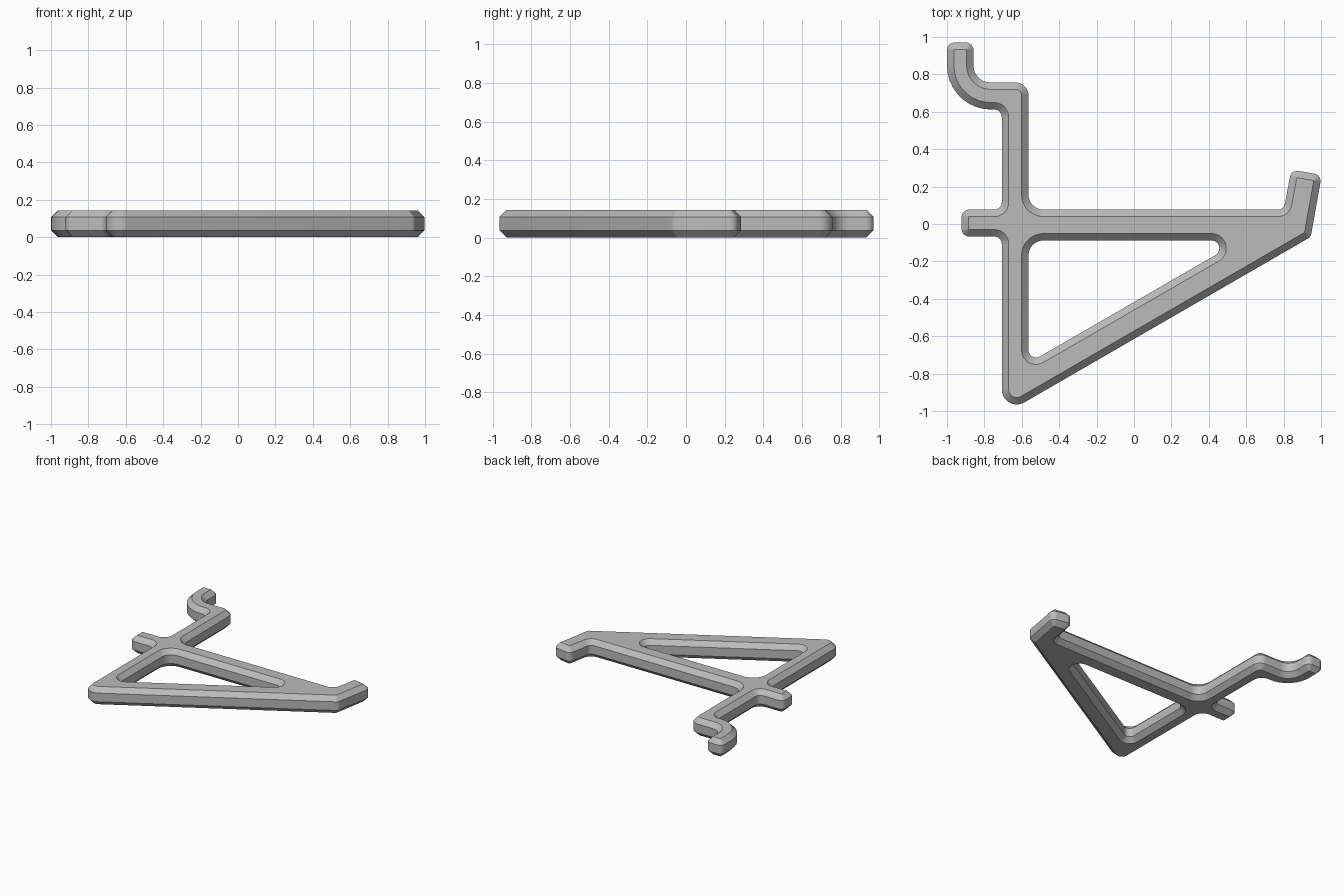
import bpy
import bmesh
import math
from mathutils import Vector

HEIGHT = 0.144
CHAMFER = 0.037

cube = bpy.data.objects.get("Cube")
if cube:
    bpy.data.objects.remove(cube, do_unlink=True)

# Corners as (x, y, fillet radius); material lies to the left of travel
OUTLINE = [
    (-0.707, -1.0235, 0.08),   # foot of the upright
    (0.945, -0.069, 0.04),     # end of the diagonal brace
    (1.004, 0.262, 0.04), (0.841, 0.291, 0.04),      # upturned tip
    (0.801, 0.077, 0.04), (-0.564, 0.077, 0.08),     # top of the shelf bar
    (-0.564, 0.757, 0.07),     # head of the upright
    (-0.858, 0.757, 0.09), (-0.858, 0.97, 0.04),     # peg hook
    (-1.0, 0.97, 0.04), (-1.0, 0.612, 0.235),
    (-0.707, 0.612, 0.04),
    (-0.707, 0.077, 0.04), (-0.922, 0.077, 0.04),    # lower peg
    (-0.922, -0.067, 0.04), (-0.707, -0.067, 0.04),
]
WINDOW = [
    (-0.564, -0.743, 0.04), (-0.564, -0.088, 0.08), (0.571, -0.088, 0.042),
]


def fillet(corners):
    """Round every corner of a closed polygon with a tangent arc."""
    points = []
    for i, (x, y, radius) in enumerate(corners):
        p = Vector((x, y))
        a = (Vector(corners[i - 1][:2]) - p).normalized()
        b = (Vector(corners[(i + 1) % len(corners)][:2]) - p).normalized()
        half = a.angle(b) / 2
        centre = p + (a + b).normalized() * radius / math.sin(half)
        start = p + a * radius / math.tan(half) - centre
        end = p + b * radius / math.tan(half) - centre
        sweep = math.atan2(start.x * end.y - start.y * end.x, start.dot(end))
        steps = max(3, math.ceil(abs(sweep) / math.radians(10)))
        for k in range(steps + 1):
            t = sweep * k / steps
            c, s = math.cos(t), math.sin(t)
            points.append(centre + Vector((c * start.x - s * start.y,
                                           s * start.x + c * start.y)))
    return points


def inset(points, distance):
    """Move a closed outline into the material by mitred normals."""
    result = []
    for i, p in enumerate(points):
        u = (p - points[i - 1]).normalized()
        v = (points[(i + 1) % len(points)] - p).normalized()
        n, m = Vector((-u.y, u.x)), Vector((-v.y, v.x))
        result.append(p + (n + m) * distance / (1 + n.dot(m)))
    return result


# Chamfered plate: four stacked rings per outline, capped top and bottom
bm = bmesh.new()
caps = {"bottom": [], "top": []}
for corners in (OUTLINE, WINDOW):
    edge = fillet(corners)
    inner = inset(edge, CHAMFER)
    levels = [(inner, 0), (edge, CHAMFER), (edge, HEIGHT - CHAMFER), (inner, HEIGHT)]
    rings = [[bm.verts.new((p.x, p.y, z)) for p in pts] for pts, z in levels]
    count = len(edge)
    for low, high in zip(rings, rings[1:]):
        for i in range(count):
            j = (i + 1) % count
            bm.faces.new((low[i], low[j], high[j], high[i]))
    for name, ring in (("bottom", rings[0]), ("top", rings[-1])):
        caps[name] += [bm.edges.get((ring[i - 1], ring[i])) for i in range(count)]
for edges in caps.values():
    bmesh.ops.triangle_fill(bm, edges=edges, use_beauty=True, use_dissolve=False)
bmesh.ops.recalc_face_normals(bm, faces=bm.faces[:])

mesh = bpy.data.meshes.new("hook_bracket")
bm.to_mesh(mesh)
bm.free()
bracket = bpy.data.objects.new("hook_bracket", mesh)
bpy.context.collection.objects.link(bracket)

# Plain grey finish
grey = bpy.data.materials.new("plain_grey")
grey.use_nodes = True
colour = (0.5, 0.5, 0.5, 1)
grey.diffuse_color = colour
grey.node_tree.nodes["Principled BSDF"].inputs["Base Color"].default_value = colour
mesh.materials.append(grey)

# Smooth rounds, crisp chamfer edges
bpy.ops.object.select_all(action="DESELECT")
bracket.select_set(True)
bpy.context.view_layer.objects.active = bracket
bpy.ops.object.shade_smooth_by_angle(angle=math.radians(30))
